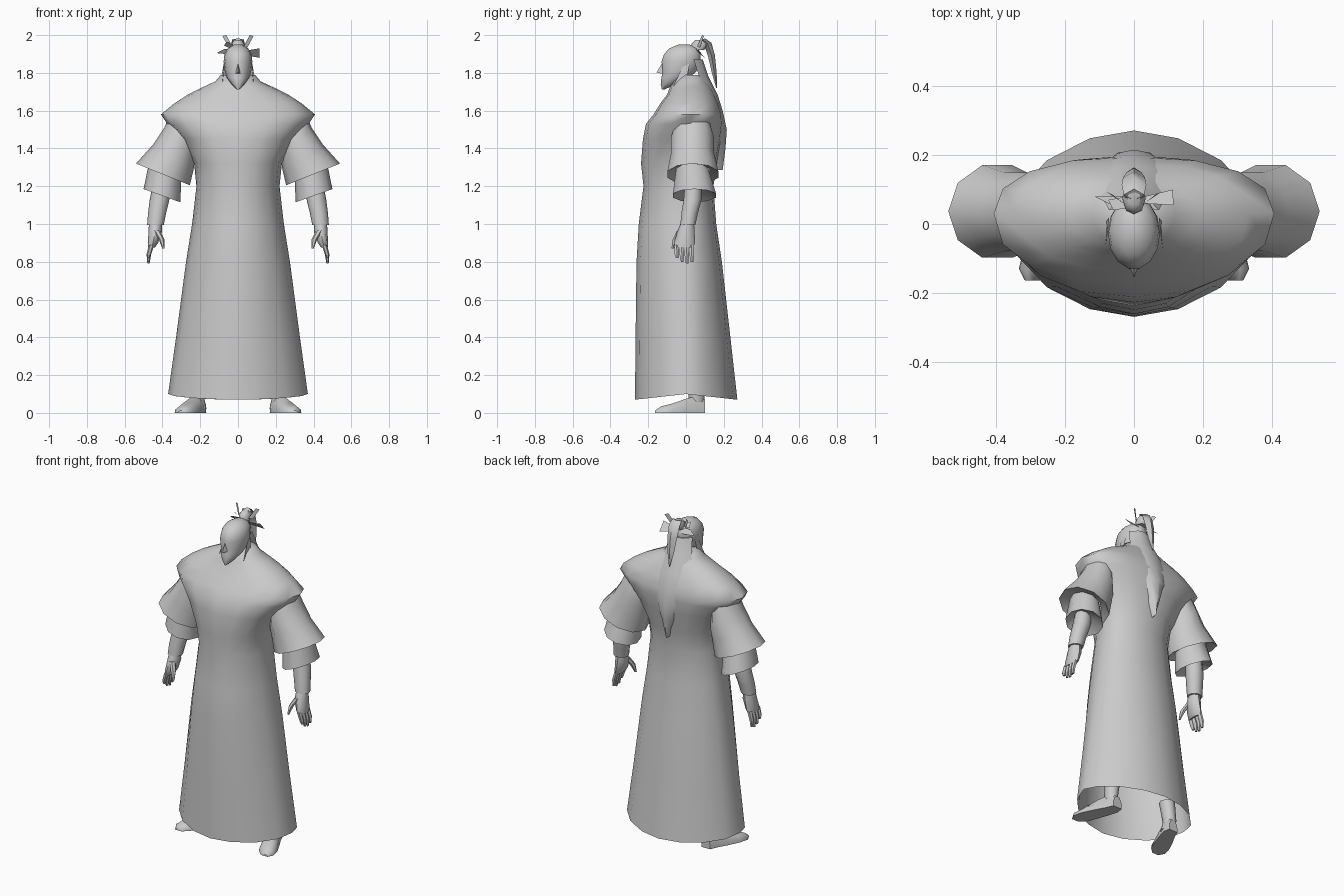
import bpy, bmesh, math
from mathutils import Vector

grey = bpy.data.materials.new("plain grey")
grey.diffuse_color = (0.6, 0.6, 0.6, 1)


def make(name, verts, faces, smooth=50):
    me = bpy.data.meshes.new(name)
    me.from_pydata([tuple(v) for v in verts], [], faces)
    bm = bmesh.new()
    bm.from_mesh(me)
    bmesh.ops.recalc_face_normals(bm, faces=bm.faces[:])
    bm.to_mesh(me)
    bm.free()
    me.materials.append(grey)
    ob = bpy.data.objects.new(name, me)
    bpy.context.collection.objects.link(ob)
    bpy.ops.object.select_all(action='DESELECT')
    ob.select_set(True)
    bpy.context.view_layer.objects.active = ob
    bpy.ops.object.shade_smooth_by_angle(angle=math.radians(smooth))
    return ob


def loft(name, rings, start=False, end=False, smooth=50):
    """Skin a list of equal-length rings of points."""
    n = len(rings[0])
    verts = [p for r in rings for p in r]
    faces = [(k * n + i, k * n + (i + 1) % n, (k + 1) * n + (i + 1) % n, (k + 1) * n + i)
             for k in range(len(rings) - 1) for i in range(n)]
    if start:
        faces.append(tuple(range(n)))
    if end:
        faces.append(tuple(range(len(verts) - n, len(verts))))
    return make(name, verts, faces, smooth)


def level(z, rx, yf, yb, mid=None, power=1.0, n=16, cx=0.0):
    """Horizontal ring with separate front and back depth."""
    mid = (yf + yb) / 2 if mid is None else mid
    pts = []
    for i in range(n):
        a = 2 * math.pi * i / n
        c, s = math.cos(a), math.sin(a)
        x = math.copysign(abs(c) ** power, c) * rx
        y = math.copysign(abs(s) ** power, s) * ((yb - mid) if s > 0 else (mid - yf))
        pts.append(Vector((cx + x, mid + y, z)))
    return pts


def slanted(s, outer, inner, yf, yb, n=10):
    """Ring spanning two (x, z) points on one side of the body."""
    (xo, zo), (xi, zi) = outer, inner
    pts = []
    for i in range(n):
        a = 2 * math.pi * i / n
        t = 0.5 + 0.5 * math.cos(a)
        pts.append(Vector((s * (xi + (xo - xi) * t),
                           (yf + yb) / 2 + (yb - yf) / 2 * math.sin(a),
                           zi + (zo - zi) * t)))
    return pts


def tube(name, path, n=8, smooth=50):
    """Closed limb through (x, y, z, rx, ry) stations."""
    return loft(name, [level(z, rx, y - ry, y + ry, n=n, cx=x) for x, y, z, rx, ry in path],
                True, True, smooth)


def plate(name, pts):
    return make(name, pts, [tuple(range(len(pts)))])


# Long robe and broad shoulders: z, half width, front, back, middle, roundness
robe = [(0.09, .37, -.27, .272, 0, 1.1), (0.4, .328, -.267, .235, 0, 1.1),
        (0.8, .275, -.262, .19, 0, 1.05), (1.0, .243, -.25, .16, 0, 1),
        (1.2, .22, -.225, .145, 0, 1), (1.32, .232, -.238, .165, 0, .95),
        (1.45, .30, -.228, .19, .01, .9), (1.53, .375, -.212, .2, .02, .9),
        (1.58, .408, -.172, .195, .03, .85), (1.64, .335, -.135, .175, .03, .85),
        (1.685, .265, -.10, .155, .03, .9), (1.725, .185, -.085, .135, .03, 1),
        (1.755, .12, -.07, .115, .03, 1), (1.79, .09, -.04, .095, .03, 1)]
rings = [level(*r) for r in robe]
for p in rings[0]:                       # hem dips at front and back
    p.z += 0.01 - 0.03 * abs(p.y) / .27
loft("robe", rings, end=True, smooth=60)

# Head with pointed beard
head = [(1.712, .006, -.128, -.115), (1.74, .034, -.135, -.05), (1.775, .060, -.132, .02),
        (1.81, .070, -.126, .06), (1.86, .076, -.132, .08), (1.90, .072, -.118, .08),
        (1.93, .054, -.09, .065), (1.95, .02, -.04, .02)]
loft("head", [level(*r, n=14) for r in head], True, True, 60)
make("nose", [(0, -.128, 1.85), (-.014, -.122, 1.795), (.014, -.122, 1.795),
              (0, -.156, 1.802)], [(0, 1, 3), (0, 3, 2), (1, 2, 3)])

# Hair falling behind the neck, ending in a point on the back
back = [(1.87, .072, .085), (1.78, .088, .115), (1.68, .115, .165), (1.6, .125, .19),
        (1.5, .095, .212), (1.4, .05, .205), (1.285, .002, .19)]
loft("back_hair", [[(w, y - .045, z), (w * .5, y - .005, z), (0, y + .004, z),
                    (-w * .5, y - .005, z), (-w, y - .045, z), (0, y - .03, z)]
                   for z, w, y in back], True, True)

# Topknot and ponytail
tube("topknot", [(0, .06, 1.92, .03, .035), (0, .075, 1.955, .034, .045),
                 (0, .08, 1.975, .02, .03)])
tail = [(.055, 1.95), (.085, 1.978), (.115, 1.955), (.135, 1.89), (.15, 1.8), (.163, 1.72)]
width = [.012, .03, .036, .032, .022, .003]
loft("ponytail", [[(w, y, z), (0, y + .02 * w / .036, z + .004), (-w, y, z),
                   (0, y - .02 * w / .036, z - .004)] for (y, z), w in zip(tail, width)],
     True, True)
# Ribbon ends and pin prongs
plate("ribbon_right", [(.02, .06, 1.915), (.115, .055, 1.93), (.113, .10, 1.88), (.03, .08, 1.895)])
plate("ribbon_left", [(-.02, .06, 1.93), (-.075, .06, 1.925), (-.115, .08, 1.905), (-.02, .08, 1.895)])
plate("ribbon_upper", [(0, .05, 1.94), (-.06, .04, 1.965), (-.075, .07, 1.945), (-.02, .08, 1.92)])

for s, side in ((1, "right"), (-1, "left")):
    plate("pin_prong_" + side, [(s * .03, .06, 1.94), (s * .062, .085, 2.0),
                                (s * .082, .095, 1.995), (s * .05, .075, 1.935)])
    plate("side_lock_" + side, [(s * .072, .02, 1.85), (s * .076, -.02, 1.83),
                                (s * .088, -.095, 1.67), (s * .092, -.01, 1.7)])

    # Flared outer sleeve, turned in at its mouth
    loft("outer_sleeve_" + side, [
        slanted(s, (.36, 1.58), (.22, 1.45), -.06, .13),
        slanted(s, (.39, 1.51), (.225, 1.36), -.085, .155),
        slanted(s, (.45, 1.42), (.235, 1.29), -.085, .155),
        slanted(s, (.54, 1.32), (.255, 1.205), -.105, .178),
        slanted(s, (.47, 1.32), (.30, 1.24), -.06, .13)], True)

    # Inner sleeve below it
    loft("inner_sleeve_" + side, [
        slanted(s, (.47, 1.33), (.30, 1.25), -.055, .12),
        slanted(s, (.50, 1.185), (.305, 1.115), -.075, .165),
        slanted(s, (.45, 1.21), (.36, 1.17), -.02, .09)], False, True)

    # Forearm with wrist wrap
    tube("forearm_" + side, [(s * .40, .04, 1.24, .045, .045), (s * .415, .035, 1.13, .052, .05),
                             (s * .428, .02, 1.06, .048, .046), (s * .437, .01, .995, .044, .042)], 10)

    # Hand: palm, four fingers and thumb
    tube("palm_" + side, [(s * .437, .008, 1.01, .034, .034), (s * .438, 0, .96, .036, .046),
                          (s * .45, -.008, .90, .027, .055), (s * .458, -.01, .875, .018, .05)])
    for i in range(4):
        y = -.05 + i * .026
        drop = (.03, .008, 0, .01)[i]
        tube(f"finger_{i + 1}_{side}", [(s * .457, y, .89, .014, .015), (s * .472, y + .002, .84, .012, .014),
                                        (s * .474, y + .004, .79 + drop, .006, .008)], 6)
    tube("thumb_" + side, [(s * .43, -.03, .965, .018, .02), (s * .405, -.055, .92, .015, .017),
                           (s * .395, -.07, .87, .006, .008)], 6)

    # Boot with turned-out toe, and open shin stub under the robe
    tube("shin_" + side, [(s * .20, .055, .02, .034, .045), (s * .215, .055, .08, .036, .042),
                          (s * .20, .05, .2, .045, .045)])
    foot = [(.205, .10, .03, .07), (.21, .06, .042, .09), (.235, 0, .05, .075),
            (.265, -.07, .055, .05), (.285, -.13, .05, .035), (.295, -.165, .022, .012)]
    loft("foot_" + side, [[(s * (x + w * u), y, h * v) for u, v in
                           ((1, 0), (.95, .5), (.5, 1), (-.5, 1), (-.95, .5), (-1, 0))]
                          for x, y, w, h in foot], True, True)
